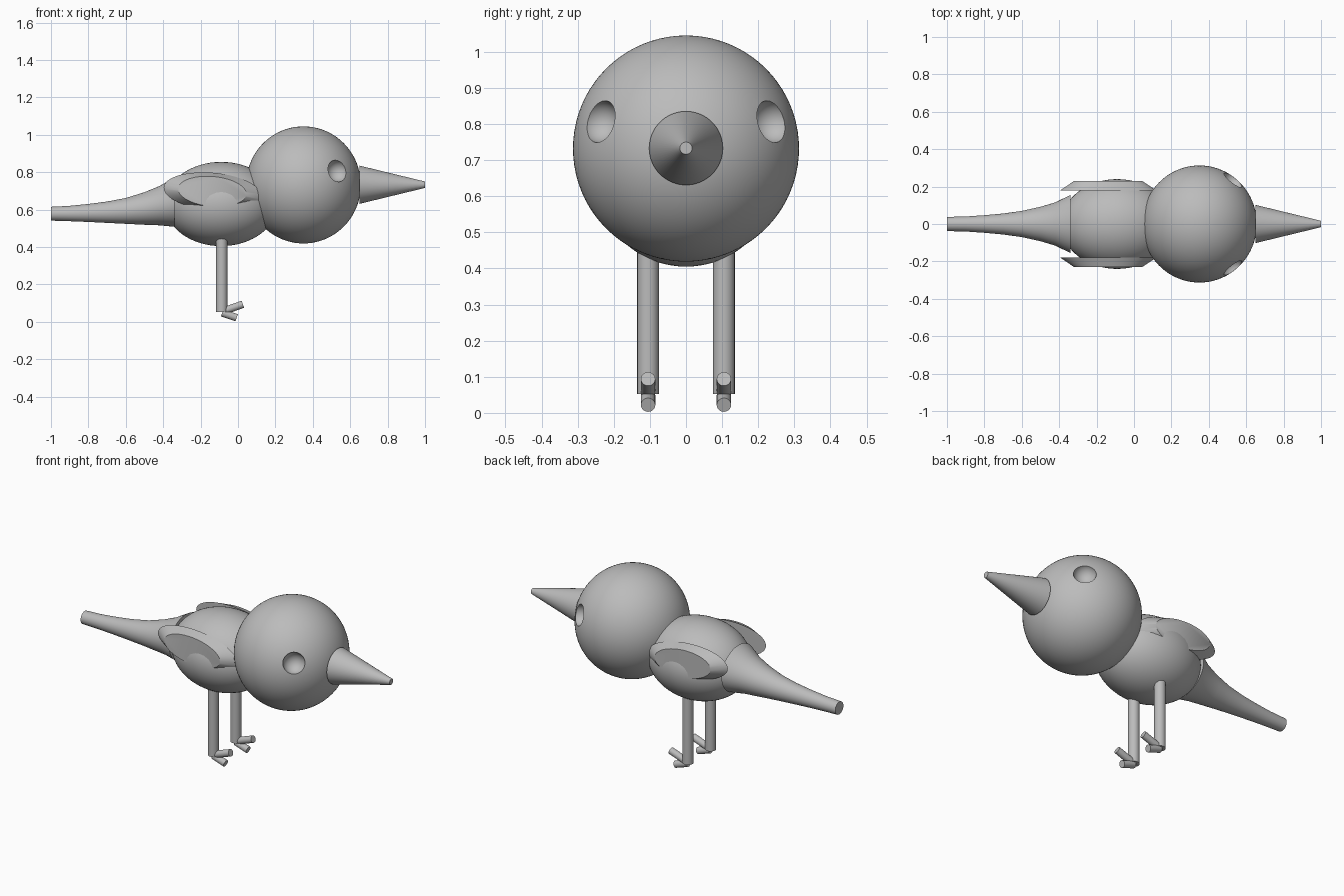
import bpy
import math
from mathutils import Vector

cube = bpy.data.objects.get("Cube")
if cube:
    bpy.data.objects.remove(cube, do_unlink=True)

grey = bpy.data.materials.new("plain grey")
grey.use_nodes = True
grey.diffuse_color = (0.5, 0.5, 0.5, 1)
grey.node_tree.nodes["Principled BSDF"].inputs["Base Color"].default_value = (0.5, 0.5, 0.5, 1)


def finish(obj, name):
    obj.name = name
    if not obj.data.materials:
        obj.data.materials.append(grey)
    bpy.ops.object.select_all(action="DESELECT")
    obj.select_set(True)
    bpy.context.view_layer.objects.active = obj
    bpy.ops.object.shade_smooth_by_angle(angle=math.radians(35))
    return obj


def ellipsoid(name, centre, radii, segments=64):
    bpy.ops.mesh.primitive_uv_sphere_add(segments=segments, ring_count=segments // 2,
                                         radius=1, location=centre)
    obj = bpy.context.object
    obj.scale = radii
    bpy.ops.object.transform_apply(location=False, rotation=False, scale=True)
    return finish(obj, name)


def rod(name, start, end, r1, r2, sides=48):
    start, end = Vector(start), Vector(end)
    axis = end - start
    bpy.ops.mesh.primitive_cone_add(vertices=sides, radius1=r1, radius2=r2,
                                    depth=axis.length, location=(start + end) / 2)
    obj = bpy.context.object
    obj.rotation_euler = axis.to_track_quat("Z", "Y").to_euler()
    return finish(obj, name)


def loft(name, rings):
    """Skin a list of vertex rings and cap both ends."""
    n = len(rings[0])
    verts = [v for ring in rings for v in ring]
    faces = [(k * n + i, k * n + (i + 1) % n, (k + 1) * n + (i + 1) % n, (k + 1) * n + i)
             for k in range(len(rings) - 1) for i in range(n)]
    faces += [tuple(reversed(range(n))), tuple(range(len(verts) - n, len(verts)))]
    mesh = bpy.data.meshes.new(name)
    mesh.from_pydata(verts, [], faces)
    obj = bpy.data.objects.new(name, mesh)
    bpy.context.collection.objects.link(obj)
    bpy.context.view_layer.objects.active = obj
    obj.select_set(True)
    bpy.ops.object.mode_set(mode="EDIT")
    bpy.ops.mesh.select_all(action="SELECT")
    bpy.ops.mesh.normals_make_consistent(inside=False)
    bpy.ops.object.mode_set(mode="OBJECT")
    return finish(obj, name)


TURN = [2 * math.pi * i / 64 for i in range(64)]

# Body, head and beak
ellipsoid("body", (-0.09, 0, 0.63), (0.3, 0.24, 0.225))
head = ellipsoid("head", (0.35, 0, 0.732), (0.307, 0.313, 0.313), 80)
rod("beak", (0.65, 0, 0.733), (1, 0, 0.733), 0.102, 0.017, 64)

# Flared tail: x, centre height, half width, half height
profile = [(-1, 0.578, 0.038, 0.037), (-0.9, 0.579, 0.04, 0.041), (-0.8, 0.582, 0.047, 0.048),
           (-0.7, 0.586, 0.056, 0.057), (-0.6, 0.593, 0.07, 0.069), (-0.5, 0.606, 0.092, 0.087),
           (-0.42, 0.621, 0.116, 0.105), (-0.34, 0.64, 0.155, 0.132)]
loft("tail", [[(x, w * math.cos(t), z + h * math.sin(t)) for t in TURN]
              for x, z, w, h in profile])


# Wing: bevelled oval plate, rear end tipped up
def wing_ring(y, a, b):
    tilt = math.radians(-5)
    c, s = math.cos(tilt), math.sin(tilt)
    return [(-0.138 + a * math.cos(t) * c - b * math.sin(t) * s, y,
             0.697 + a * math.cos(t) * s + b * math.sin(t) * c) for t in TURN]


for side, y in (("left", 1), ("right", -1)):
    # the model faces -y at the front, so these are the far and near sides
    place = "back" if y > 0 else "front"
    loft(place + "_wing", [wing_ring(0.178 * y, 0.26, 0.1), wing_ring(0.23 * y, 0.183, 0.08)])

    # Leg with two toes
    ly = 0.105 * y
    rod(place + "_leg", (-0.087, ly, 0.052), (-0.087, ly, 0.5), 0.03, 0.03)
    rod(place + "_upper_toe", (-0.07, ly, 0.06), (0.026, ly, 0.094), 0.02, 0.02, 32)
    rod(place + "_lower_toe", (-0.085, ly, 0.048), (-0.007, ly, 0.022), 0.02, 0.02, 32)

    # Hollow eye socket cut into the head
    cutter = ellipsoid(place + "_eye_cutter", (0.533, 0.24 * y, 0.808), (0.06, 0.06, 0.06), 40)
    cutter.hide_render = True
    cutter.hide_viewport = True
    cut = head.modifiers.new(place + "_eye_socket", "BOOLEAN")
    cut.operation = "DIFFERENCE"
    cut.solver = "EXACT"
    cut.object = cutter

# Bake the sockets so that their rims stay crisp
bpy.context.view_layer.update()
baked = bpy.data.meshes.new_from_object(head.evaluated_get(bpy.context.evaluated_depsgraph_get()))
head.modifiers.clear()
head.data = baked
finish(head, "head")
for obj in [o for o in bpy.data.objects if o.name.endswith("_eye_cutter")]:
    bpy.data.objects.remove(obj, do_unlink=True)
